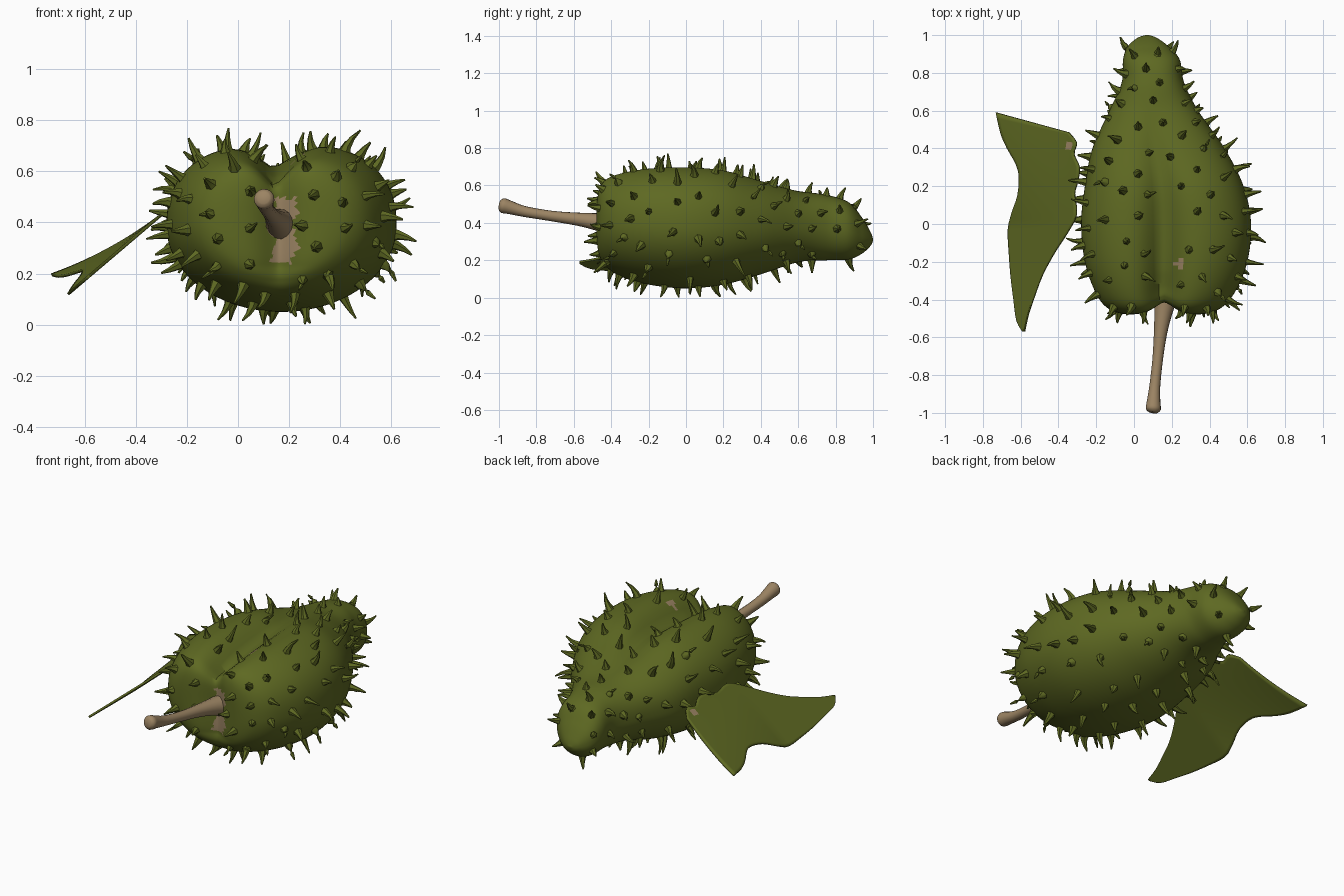
import bpy, bmesh, math, random
from mathutils import Vector

if "Cube" in bpy.data.objects:
    bpy.data.objects.remove(bpy.data.objects["Cube"])

random.seed(7)


def material(name, rgb):
    m = bpy.data.materials.new(name)
    m.diffuse_color = (*rgb, 1)
    m.use_nodes = True
    m.node_tree.nodes["Principled BSDF"].inputs["Base Color"].default_value = m.diffuse_color
    return m


GREEN = material("leaf green", (0.112, 0.141, 0.016))
BROWN = material("stem brown", (0.33, 0.23, 0.125))


def finish(bm, name, mats, angle=40):
    bmesh.ops.recalc_face_normals(bm, faces=bm.faces)
    me = bpy.data.meshes.new(name)
    bm.to_mesh(me)
    bm.free()
    ob = bpy.data.objects.new(name, me)
    bpy.context.collection.objects.link(ob)
    for m in mats:
        me.materials.append(m)
    bpy.context.view_layer.objects.active = ob
    ob.select_set(True)
    bpy.ops.object.shade_smooth_by_angle(angle=math.radians(angle))
    ob.select_set(False)
    return ob


def smooth_rows(rows, steps):
    """Catmull-Rom interpolation of table rows."""
    out = []
    for i in range(len(rows) - 1):
        p = [rows[max(0, min(len(rows) - 1, i + k))] for k in (-1, 0, 1, 2)]
        for s in range(steps):
            t = s / steps
            out.append([0.5 * (2 * b + (c - a) * t + (2 * a - 5 * b + 4 * c - d) * t * t
                               + (3 * b - a - 3 * c + d) * t ** 3) for a, b, c, d in zip(*p)])
    out.append(list(rows[-1]))
    return out


def loft(bm, rings):
    loops = [[bm.verts.new(p) for p in r] for r in rings]
    for a, b in zip(loops, loops[1:]):
        for i in range(len(a)):
            j = (i + 1) % len(a)
            bm.faces.new((a[i], a[j], b[j], b[i]))
    bm.faces.new(loops[0])
    bm.faces.new(loops[-1])


def tube(bm, points, radii, sides):
    rings = []
    for i, p in enumerate(points):
        d = (points[min(i + 1, len(points) - 1)] - points[max(i - 1, 0)]).normalized()
        u = d.orthogonal().normalized()
        v = d.cross(u)
        rings.append([p + radii[i] * (u * math.cos(a) + v * math.sin(a))
                      for a in (2 * math.pi * k / sides for k in range(sides))])
    loft(bm, rings)


# Fruit body: y, centre x, half width, bottom z, top z, top groove depth
profile = [
    (-0.478, 0.16, 0.02, 0.36, 0.42, 0.0),
    (-0.478, 0.16, 0.20, 0.23, 0.56, 0.05),
    (-0.445, 0.16, 0.30, 0.165, 0.64, 0.10),
    (-0.36, 0.165, 0.37, 0.115, 0.685, 0.14),
    (-0.2, 0.17, 0.43, 0.07, 0.715, 0.14),
    (0.0, 0.17, 0.45, 0.05, 0.72, 0.12),
    (0.2, 0.16, 0.42, 0.07, 0.70, 0.085),
    (0.4, 0.13, 0.35, 0.125, 0.635, 0.035),
    (0.6, 0.105, 0.235, 0.19, 0.57, 0.0),
    (0.75, 0.10, 0.165, 0.20, 0.55, 0.0),
    (0.87, 0.092, 0.15, 0.205, 0.51, 0.0),
    (0.94, 0.075, 0.108, 0.235, 0.43, 0.0),
    (0.985, 0.07, 0.052, 0.275, 0.355, 0.0),
    (1.0, 0.07, 0.01, 0.305, 0.315, 0.0),
]
SEG = 120
rings = []
for y, cx, hw, zb, zt, groove in smooth_rows(profile, 9):
    zc, hh = (zb + zt) / 2, (zt - zb) / 2
    ring = []
    for k in range(SEG):
        a = 2 * math.pi * k / SEG
        c, s = math.cos(a), math.sin(a)
        e = 2 / 2.4 if s > 0 else 1.0
        dx = hw * math.copysign(abs(c) ** e, c)
        z = zc + hh * math.copysign(abs(s) ** e, s)
        if s > 0:
            # sharp crease between the two rounded lobes
            z -= groove * math.exp(-(abs(dx + 0.02) / (0.2 * hw + 0.01)) ** 1.4) * min(1, s * 1.5)
        # crease running down the blunt end towards the stem
        front = max(0, min(1, (-0.25 - y) / 0.2)) * max(0, min(1, (z - 0.08) / 0.15))
        yy = y + 0.065 * front * math.exp(-(abs(dx) / 0.075) ** 1.6)
        ring.append((cx + dx, yy, z))
    rings.append(ring)
bm = bmesh.new()
loft(bm, rings)
bmesh.ops.recalc_face_normals(bm, faces=bm.faces)
bm.normal_update()
for f in bm.faces:
    c = f.calc_center_median()
    # woody scar round the stem, and one small blemish on top
    mid = 0.18 + 0.012 * math.sin(c.z * 45)
    half = 0.044 + 0.006 * math.sin(c.z * 90)
    scar = c.y < -0.34 and 0.24 < c.z < 0.495 and abs(c.x - mid) < half
    spot = c.z > 0.5 and (c.x - 0.245) ** 2 + (c.y + 0.205) ** 2 < 0.026 ** 2
    f.material_index = int(scar or spot)

# Pick evenly scattered spots for the spines
spots = []
verts = list(bm.verts)
random.shuffle(verts)
for v in verts:
    p, n = v.co, v.normal
    in_groove = abs(p.x - 0.16) < 0.085 and (p.z > 0.5 and p.y < 0.35 or p.y < -0.36)
    neck_underside = 0.68 < p.y < 0.87 and n.z < -0.1
    if p.y > 0.93 or in_groove or neck_underside:
        continue
    gap = 0.1 if n.y < -0.4 or p.y > 0.5 else 0.145 if n.z < -0.6 else 0.115
    if all((p - q).length > gap for q, _ in spots):
        spots.append((p.copy(), n.copy()))
finish(bm, "fruit_body", [GREEN, BROWN], 60)

# Spines: tapered, slightly hooked cones
bm = bmesh.new()
for p, n in spots:
    length = random.uniform(0.05, 0.095)
    if n.z < -0.5:
        length = min(length, (p.z - 0.003) / -n.z)
    if n.y < -0.7 or p.y > 0.5:
        length *= 0.75
    jitter = Vector([random.uniform(-1, 1) for _ in range(3)])
    bend = (jitter - n * jitter.dot(n)) * length * 0.35
    w = random.uniform(0.022, 0.029)
    pts = [p + n * length * t + bend * t * t for t in (-0.15, 0.2, 0.6, 1.0)]
    for q in pts:
        q.z = max(q.z, 0.001)
    tube(bm, pts, [w, w * 0.68, w * 0.42, w * 0.16], 6)
finish(bm, "spines", [GREEN], 50)

# Stem with a flared root and a knobbed end: x, y, z, radius
bm = bmesh.new()
path = smooth_rows([
    (0.17, -0.38, 0.39, 0.065), (0.155, -0.47, 0.405, 0.048), (0.14, -0.58, 0.42, 0.035),
    (0.125, -0.72, 0.437, 0.028), (0.11, -0.86, 0.46, 0.029), (0.104, -0.94, 0.482, 0.036),
    (0.102, -0.98, 0.493, 0.040), (0.10, -0.997, 0.497, 0.024)], 3)
tube(bm, [Vector(r[:3]) for r in path], [r[3] for r in path], 14)
finish(bm, "stem", [BROWN], 60)

# Leaf: matching left and right edge points from lower tip to upper edge
edges = [
    (-0.588, -0.57, -0.580, -0.57), (-0.62, -0.51, -0.56, -0.48),
    (-0.635, -0.40, -0.53, -0.39), (-0.65, -0.28, -0.485, -0.27),
    (-0.66, -0.15, -0.42, -0.15), (-0.665, -0.03, -0.355, -0.05),
    (-0.645, 0.06, -0.305, 0.05), (-0.615, 0.15, -0.315, 0.16),
    (-0.607, 0.25, -0.30, 0.22), (-0.625, 0.32, -0.29, 0.30),
    (-0.67, 0.40, -0.318, 0.37), (-0.705, 0.48, -0.305, 0.43),
    (-0.73, 0.59, -0.345, 0.485)]
bm = bmesh.new()
COLS = 24
grid = []
for lx, ly, rx, ry in smooth_rows(edges, 3):
    row = []
    for k in range(COLS + 1):
        t = k / COLS
        x, y = lx + (rx - lx) * t, ly + (ry - ly) * t
        # sloping blade whose upper arm curls up
        z = 0.43 + 0.85 * (x + 0.3)
        if y > 0:
            z += 1.5 * max(0, -x - 0.3) ** 1.5 * (0.7 * y - 0.3 * y * y)
        row.append(bm.verts.new((x, y, z)))
    grid.append(row)
for a, b in zip(grid, grid[1:]):
    for k in range(COLS):
        f = bm.faces.new((a[k], a[k + 1], b[k + 1], b[k]))
        c = f.calc_center_median()
        # small brown attachment mark on the upper side
        f.material_index = int((c.x + 0.345) ** 2 + (c.y - 0.412) ** 2 < 0.019 ** 2)
leaf = finish(bm, "leaf", [GREEN, BROWN])
if leaf.data.polygons[0].normal.z < 0:
    leaf.data.flip_normals()
thick = leaf.modifiers.new("thickness", 'SOLIDIFY')
thick.thickness = 0.012
thick.offset = 0
thick.material_offset = -1
